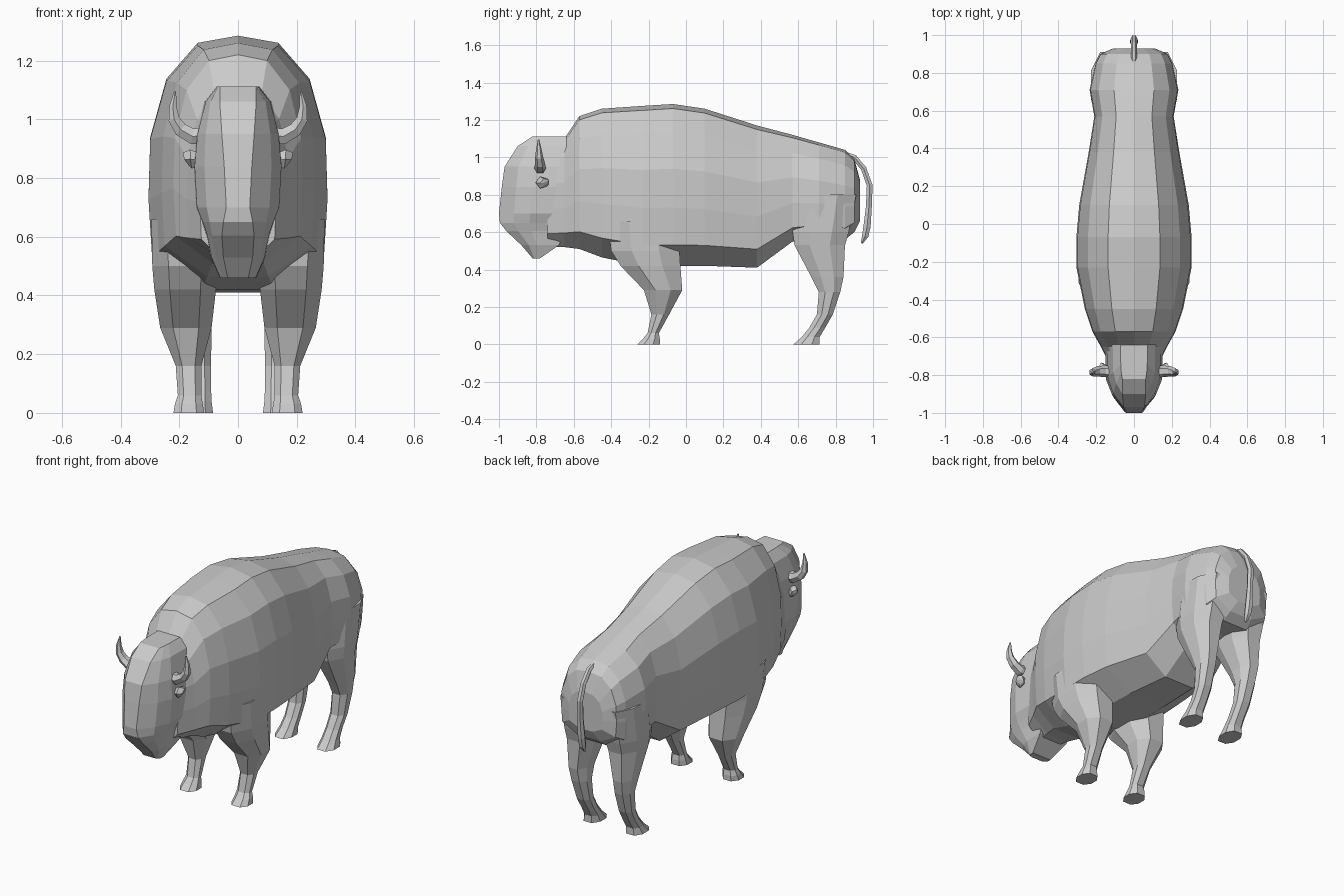
import bpy, bmesh
from math import cos, sin, pi
from mathutils import Vector


def loft(name, rings, mirror=False):
    """Skin closed rings of equal point count, cap both ends."""
    bm = bmesh.new()
    vs = [[bm.verts.new(p) for p in r] for r in rings]
    n = len(rings[0])
    for a, b in zip(vs, vs[1:]):
        for i in range(n):
            j = (i + 1) % n
            bm.faces.new((a[i], a[j], b[j], b[i]))
    bm.faces.new(vs[0][::-1])
    bm.faces.new(vs[-1])
    bmesh.ops.remove_doubles(bm, verts=bm.verts, dist=0.0005)
    bmesh.ops.recalc_face_normals(bm, faces=bm.faces)
    me = bpy.data.meshes.new(name)
    bm.to_mesh(me)
    bm.free()
    ob = bpy.data.objects.new(name, me)
    bpy.context.collection.objects.link(ob)
    if mirror:
        ob.modifiers.new("Mirror", "MIRROR").use_mirror_merge = False
    return ob


def symmetric(half):
    """Complete a ring from its right half (ends on x = 0)."""
    return half + [(-x, y, z) for x, y, z in half[-2:0:-1]]


def tube(name, path, side, sides=6, mirror=False):
    """Tapered tube; path holds (x, y, z, radius), side is one cross axis."""
    pts = [Vector(p[:3]) for p in path]
    u = Vector(side)
    rings = []
    for i, p in enumerate(pts):
        t = (pts[min(i + 1, len(pts) - 1)] - pts[max(i - 1, 0)]).normalized()
        v = t.cross(u).normalized()
        rings.append([p + path[i][3] * (u * cos(2 * pi * k / sides) + v * sin(2 * pi * k / sides))
                      for k in range(sides)])
    return loft(name, rings, mirror)


def leg(name, sections):
    """Leg from (z, front y, back y, inner x, outer x) with chamfered corners."""
    rings = []
    for z, y0, y1, x0, x1 in sections:
        cx, cy, hx, hy = (x0 + x1) / 2, (y0 + y1) / 2, (x1 - x0) / 2, (y1 - y0) / 2
        rings.append([(cx + a * hx, cy + b * hy, z) for a, b in
                      ((1, .4), (.5, 1), (-.5, 1), (-1, .4), (-1, -.4), (-.5, -1), (.5, -1), (1, -.4))])
    return loft(name, rings, True)


# Body: (y, top, bottom, half width) with one shared side profile
profile = [(0, 0), (.45, .028), (.8, .17), (.98, .4), (1, .64), (.96, .87), (.4, 1), (0, 1)]
stations = [(-.74, 1.07, .52, .13), (-.65, 1.10, .52, .175), (-.57, 1.22, .51, .22),
            (-.45, 1.26, .465, .26), (-.23, 1.275, .42, .305), (-.07, 1.285, .42, .305),
            (.10, 1.26, .42, .29), (.38, 1.17, .41, .24), (.57, 1.12, .55, .21),
            (.71, 1.08, .57, .235), (.85, 1.04, .56, .205), (.90, .99, .60, .18),
            (.93, .88, .66, .11)]
loft("body", [symmetric([(w * a, y, t - (t - b) * f) for a, f in profile])
              for y, t, b, w in stations])

# Head: (z, front y, front half width, cheek half width, back y)
levels = [(1.112, -.82, .062, .07, -.64), (1.06, -.90, .062, .11, -.62), (.95, -.97, .055, .138, -.60),
          (.84, -.985, .047, .148, -.60), (.70, -1.0, .04, .14, -.60), (.65, -.995, .05, .12, -.62),
          (.605, -.96, .055, .105, -.64), (.53, -.88, .05, .09, -.68), (.46, -.82, .035, .06, -.78)]
loft("head", [symmetric([(0, f, z), (fw, f, z), ((fw + 2 * w) / 3, f + .2 * (bk - f), z),
                         (w, f + .42 * (bk - f), z), (w * 1.03, bk, z), (0, bk, z)])
              for z, f, fw, w, bk in levels])

# Legs with hooves
leg("front_legs", [(.66, -.42, -.04, .10, .295), (.50, -.40, -.035, .07, .292), (.42, -.35, -.03, .075, .285),
                   (.29, -.225, -.02, .09, .265), (.16, -.185, -.09, .125, .212),
                   (.06, -.205, -.145, .125, .205), (.03, -.23, -.14, .12, .215),
                   (0, -.26, -.14, .115, .22)])
leg("hind_legs", [(.80, .58, .91, .03, .228), (.60, .57, .87, .035, .228), (.53, .58, .85, .05, .22),
                  (.36, .67, .842, .088, .20), (.28, .71, .825, .09, .19), (.16, .70, .785, .092, .18),
                  (.09, .66, .745, .092, .175), (.04, .62, .715, .09, .18), (0, .575, .715, .085, .19)])

# Horns and ears
tube("horns", [(.10, -.78, .945, .034), (.155, -.78, .942, .031), (.195, -.78, .965, .027),
               (.218, -.785, 1.0, .022), (.222, -.787, 1.045, .014), (.214, -.788, 1.095, .004)],
     (0, 1, 0), 6, True)
tube("ears", [(.12, -.77, .86, .02), (.16, -.77, .865, .034), (.175, -.755, .865, .026),
              (.18, -.75, .865, .008)], (0, .8, .6), 5, True)

# Tail
tube("tail", [(0, .85, 1.02, .012), (0, .90, 1.00, .016), (0, .95, .94, .017), (0, .982, .85, .018),
              (0, .978, .74, .018), (0, .968, .63, .022), (0, .958, .58, .02), (0, .94, .54, .006)],
     (1, 0, 0), 6)
